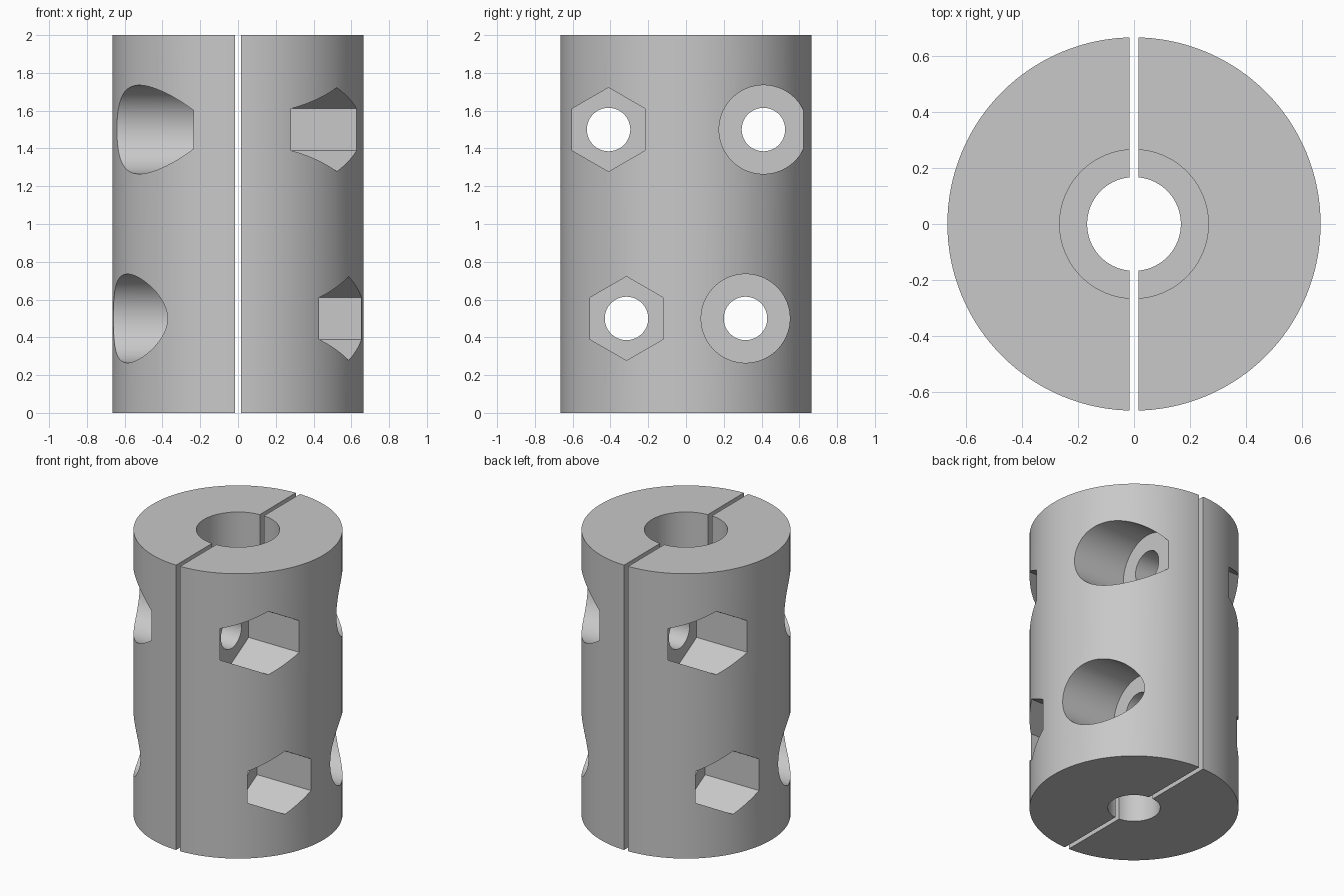
import bpy
import bmesh
from math import radians, pi
from mathutils import Matrix

RADIUS, HEIGHT, HALF_GAP = 0.665, 2.0, 0.016
SEAT_X = 0.235            # depth of the flat seats under bolt heads and nuts
BOLT_R, HEAD_R, NUT_R = 0.115, 0.235, 0.222

if "Cube" in bpy.data.objects:
    bpy.data.objects.remove(bpy.data.objects["Cube"])

steel = bpy.data.materials.new("plain_grey_steel")
steel.use_nodes = True
grey = (0.58, 0.58, 0.58, 1)
steel.diffuse_color = grey
steel.node_tree.nodes["Principled BSDF"].inputs["Base Color"].default_value = grey


def make_object(name, bm):
    mesh = bpy.data.meshes.new(name)
    bm.to_mesh(mesh)
    bm.free()
    mesh.materials.append(steel)
    obj = bpy.data.objects.new(name, mesh)
    bpy.context.collection.objects.link(obj)
    return obj


def cylinder(name, radius, z0, z1, sides=128):
    bm = bmesh.new()
    bmesh.ops.create_cone(bm, cap_ends=True, segments=sides, radius1=radius,
                          radius2=radius, depth=z1 - z0,
                          matrix=Matrix.Translation((0, 0, (z0 + z1) / 2)))
    return make_object(name, bm)


def side_cylinder(name, radius, x0, y, z, sides=64):
    """Cylinder along +x from x0 to beyond the outer wall."""
    x1 = 1.0
    place = (Matrix.Translation(((x0 + x1) / 2, y, z))
             @ Matrix.Rotation(pi / 2, 4, 'Y')
             @ Matrix.Rotation(pi / sides, 4, 'Z'))
    bm = bmesh.new()
    bmesh.ops.create_cone(bm, cap_ends=True, segments=sides, radius1=radius,
                          radius2=radius, depth=x1 - x0, matrix=place)
    return make_object(name, bm)


def cut(body, cutter):
    cutter.hide_render = True
    mod = body.modifiers.new("cut", 'BOOLEAN')
    mod.operation = 'DIFFERENCE'
    mod.solver = 'EXACT'
    mod.object = cutter
    bpy.context.view_layer.objects.active = body
    bpy.ops.object.modifier_apply(modifier=mod.name)
    bpy.data.objects.remove(cutter)


# One half of the clamp body, with a wide bore above a narrow one
half = cylinder("left_coupling_half", RADIUS, 0, HEIGHT)
cut(half, cylinder("narrow_bore", 0.167, -0.1, 1.5))
cut(half, cylinder("wide_bore", 0.265, 1.0, HEIGHT + 0.1))

# Slit plane
bm = bmesh.new()
bmesh.ops.create_cube(bm, size=1, matrix=Matrix.Translation((HALF_GAP - 1, 0, 1))
                      @ Matrix.Diagonal((2, 3, 3, 1)))
cut(half, make_object("slit", bm))

# Bolt holes, hexagonal nut pockets in front, round head pockets behind
for y, z in ((0.41, 1.5), (0.315, 0.5)):
    for side in (-1, 1):
        cut(half, side_cylinder("bolt_hole", BOLT_R, -0.2, side * y, z))
    cut(half, side_cylinder("nut_pocket", NUT_R, SEAT_X, -y, z, 6))
    cut(half, side_cylinder("head_pocket", HEAD_R, SEAT_X, y, z))

bpy.ops.object.select_all(action='DESELECT')
half.select_set(True)
bpy.context.view_layer.objects.active = half
bpy.ops.object.shade_smooth_by_angle(angle=radians(25))

# The other half is the same part turned half a revolution
other = half.copy()
other.name = "right_coupling_half"
other.rotation_euler.z = pi
bpy.context.collection.objects.link(other)
